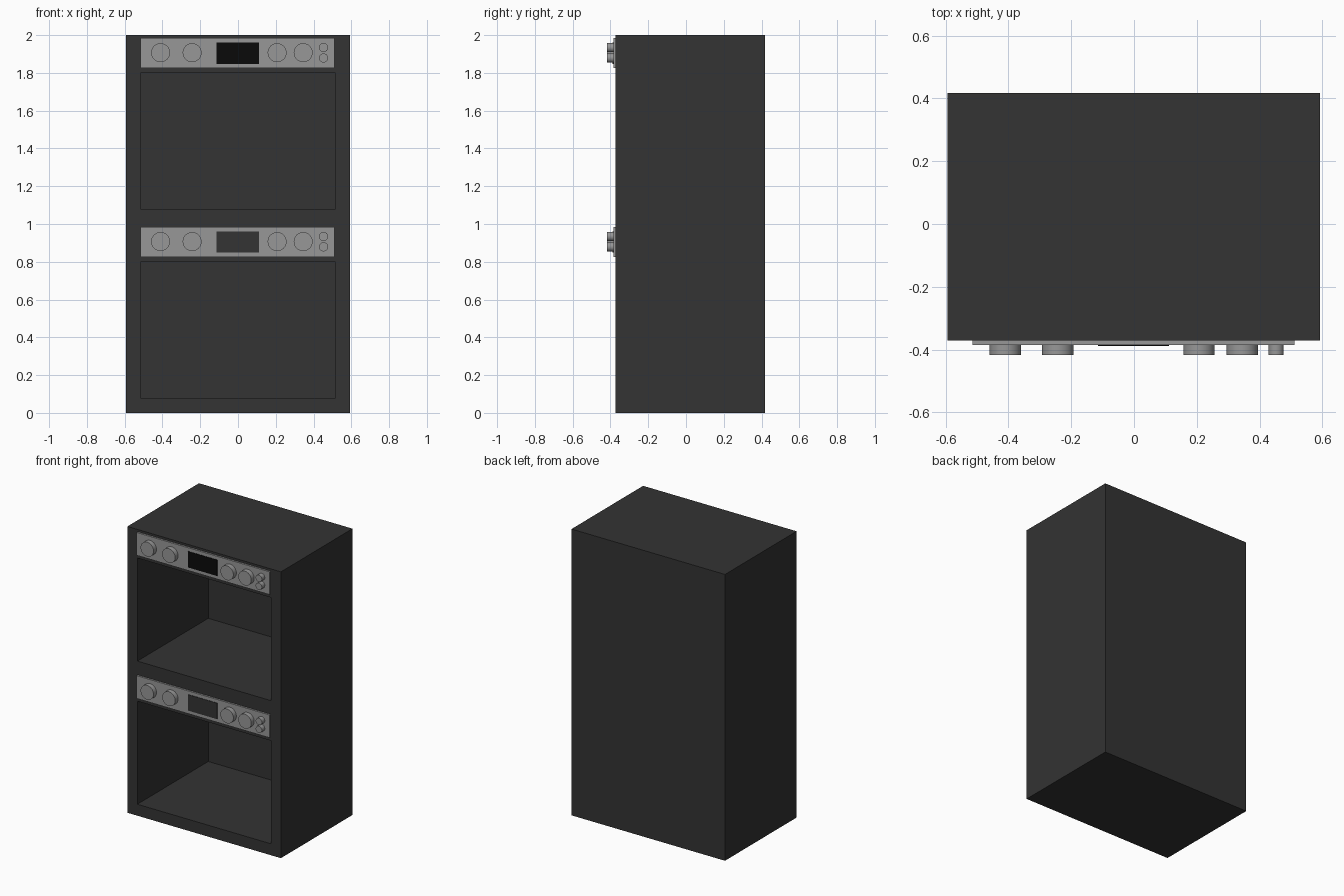
import bpy, bmesh, math
from mathutils import Matrix, Vector

if "Cube" in bpy.data.objects:
    bpy.data.objects.remove(bpy.data.objects["Cube"])


def material(name, value):
    m = bpy.data.materials.new(name)
    m.diffuse_color = (value, value, value, 1)
    m.use_nodes = True
    m.node_tree.nodes["Principled BSDF"].inputs["Base Color"].default_value = m.diffuse_color
    return m


DARK = material("dark_enamel", 0.033)
STEEL = material("steel", 0.31)
BLACK = material("black_glass", 0.003)


def finish(bm, name, mat):
    bmesh.ops.recalc_face_normals(bm, faces=bm.faces)
    me = bpy.data.meshes.new(name)
    bm.to_mesh(me)
    bm.free()
    me.materials.append(mat)
    ob = bpy.data.objects.new(name, me)
    bpy.context.collection.objects.link(ob)
    return ob


def box_bm(lo, hi):
    bm = bmesh.new()
    lo, hi = Vector(lo), Vector(hi)
    bmesh.ops.create_cube(bm, size=1, matrix=Matrix.Translation((lo + hi) / 2)
                          @ Matrix.Diagonal((*(hi - lo), 1)))
    return bm


def box(name, lo, hi, mat):
    return finish(box_bm(lo, hi), name, mat)


def oven_body(name, z):
    # Casing whose front face is inset and pushed back to hollow the cavity
    bm = box_bm((-0.594, -0.372, z), (0.592, 0.418, z + 1))
    front = min(bm.faces, key=lambda f: f.calc_center_median().y)
    bmesh.ops.inset_region(bm, faces=[front], thickness=0.08)
    for v in front.verts:
        v.co.x = math.copysign(0.517, v.co.x)
        v.co.z = z + (0.08 if v.co.z < z + 0.5 else 0.80)
    rim = bmesh.ops.extrude_face_region(bm, geom=[front])["geom"]
    if front.is_valid:
        bmesh.ops.delete(bm, geom=[front], context='FACES_ONLY')
    for v in rim:
        if isinstance(v, bmesh.types.BMVert):
            v.co.y = 0.41
    return finish(bm, name, DARK)


def knob(name, x, z, r):
    # Round control on the front of the panel
    bm = bmesh.new()
    bmesh.ops.create_cone(bm, cap_ends=True, segments=32, radius1=r, radius2=r,
                          depth=0.034,
                          matrix=Matrix.Translation((x, -0.401, z))
                          @ Matrix.Rotation(math.pi / 2, 4, 'X'))
    ob = finish(bm, name, STEEL)
    bpy.context.view_layer.objects.active = ob
    ob.select_set(True)
    bpy.ops.object.shade_smooth_by_angle(angle=math.radians(40))
    ob.select_set(False)


# (x, height in oven, radius) of the four dials and two buttons
KNOBS = [(-0.41, 0.907, 0.05), (-0.243, 0.907, 0.05), (0.207, 0.907, 0.05),
         (0.345, 0.907, 0.05), (0.453, 0.934, 0.024), (0.453, 0.879, 0.024)]

for level, z, glass in (("lower", 0, DARK), ("upper", 1, BLACK)):
    oven_body(level + "_oven_body", z)
    box(level + "_control_panel", (-0.515, -0.385, z + 0.825),
        (0.512, -0.371, z + 0.984), STEEL)
    box(level + "_display", (-0.115, -0.388, z + 0.848),
        (0.111, -0.380, z + 0.960), glass)
    for i, (x, h, r) in enumerate(KNOBS):
        kind = "_dial_" if r > 0.03 else "_button_"
        knob(level + kind + str(i + 1), x, z + h, r)
